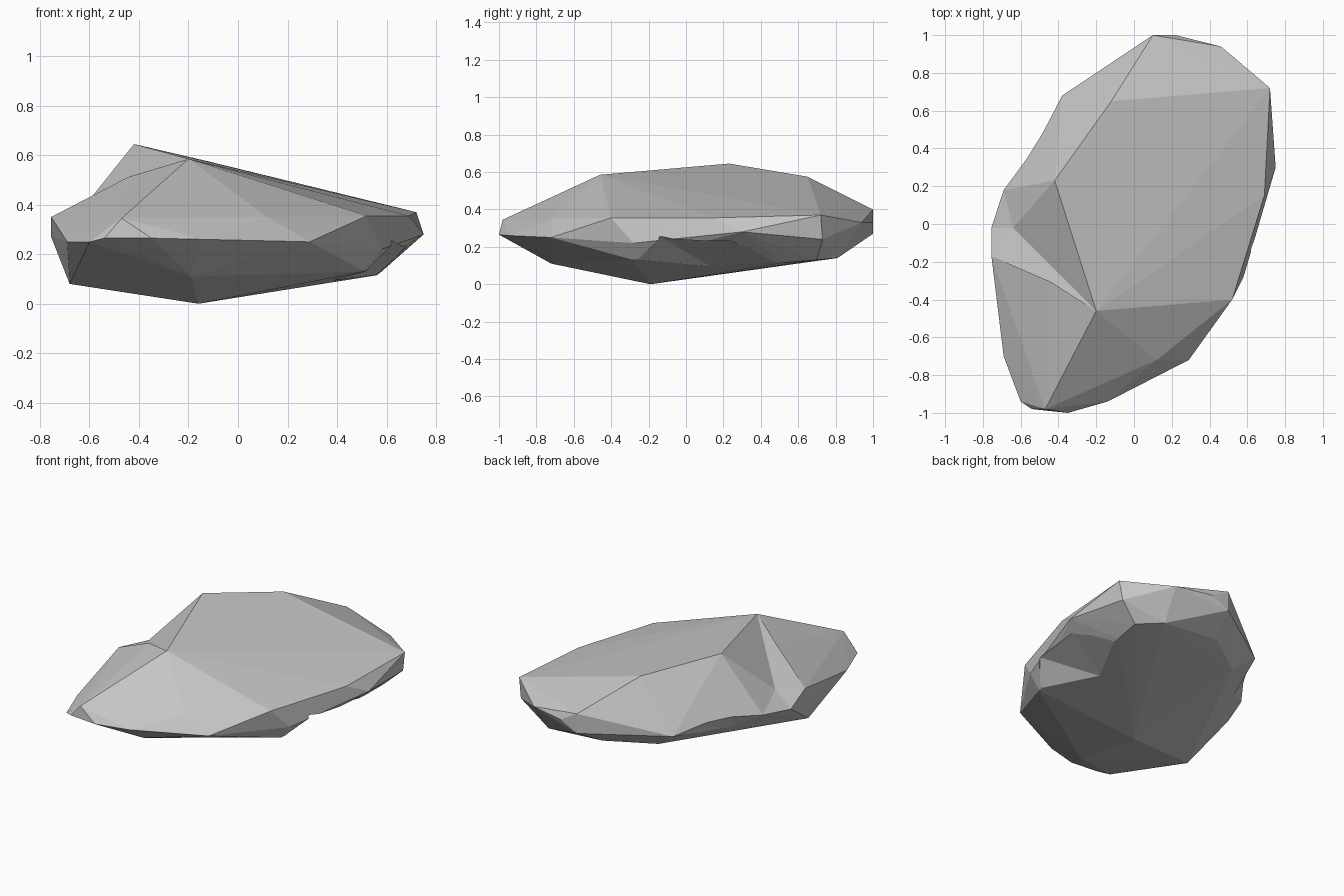
import bpy
import bmesh

default_cube = bpy.data.objects.get("Cube")
if default_cube:
    bpy.data.objects.remove(default_cube, do_unlink=True)


def make_material(name, value):
    material = bpy.data.materials.new(name)
    material.use_nodes = True
    colour = (value, value, value, 1)
    material.diffuse_color = colour
    shader = material.node_tree.nodes["Principled BSDF"]
    shader.inputs["Base Color"].default_value = colour
    shader.inputs["Roughness"].default_value = 0.9
    return material


def faceted_hull(name, points, material):
    """Wrap the points in flat facets."""
    bm = bmesh.new()
    for point in points:
        bm.verts.new(point)
    bmesh.ops.convex_hull(bm, input=bm.verts)
    loose = [vert for vert in bm.verts if not vert.link_faces]
    bmesh.ops.delete(bm, geom=loose, context="VERTS")
    bmesh.ops.recalc_face_normals(bm, faces=bm.faces)
    mesh = bpy.data.meshes.new(name)
    bm.to_mesh(mesh)
    bm.free()
    mesh.materials.append(material)
    mesh.shade_flat()
    obj = bpy.data.objects.new(name, mesh)
    bpy.context.collection.objects.link(obj)
    return obj


def carve(target, cutter):
    """Leave a chipped hollow where the cutter meets the target."""
    cutter.hide_render = True
    modifier = target.modifiers.new("chip", "BOOLEAN")
    modifier.operation = "DIFFERENCE"
    modifier.solver = "EXACT"
    modifier.object = cutter
    bpy.context.view_layer.objects.active = target
    bpy.ops.object.modifier_apply(modifier=modifier.name)
    bpy.data.objects.remove(cutter, do_unlink=True)


stone = make_material("stone grey", 0.56)

# Ridge along the top of the rock
ridge_back, ridge_front = (-.42, .23, .645), (-.2, -.46, .585)
ridge = [ridge_back, ridge_front, (-.12, .65, .575)]

# Corners of the ledge on the right flank
ledge_front, ledge_back = (-.755, -.17, .35), (-.755, -.02, .27)
ledge_root = (-.64, -.02, .37)
flank_corner, back_corner = (-.69, .18, .29), (-.38, .68, .255)
flank = [ledge_front, ledge_back, flank_corner, back_corner]

# Shoulder where the upper slopes break
shoulder = [
    (.72, .72, .37), (.1, 1, .4), (.22, 1, .33), (.46, .94, .33),
    (.69, .15, .355), (.52, -.4, .355), (.24, -.68, .3), (.12, -.72, .35),
    (-.47, -.98, .345),
]

# Widest edge round the middle
rim = [
    (.75, .3, .28), (.58, -.28, .22), (.39, -.55, .275), (.29, -.72, .25),
    (-.14, -.94, .26), (-.35, -1, .265), (-.54, -.98, .265),
    (-.6, -.94, .25), (-.69, -.7, .25), (.1, 1, .27), (.7, .73, .24),
]

# Shallow underside
underside = [
    (-.16, -.19, 0), (.51, -.28, .13), (.56, .52, .115), (.58, .7, .13),
    (.44, .81, .14), (.04, .82, .17), (-.24, .63, .15), (-.68, -.31, .08),
    (-.19, -.72, .11), (-.05, -.64, .13),
]

rock = faceted_hull("rock", ridge + flank + shoulder + rim + underside, stone)

# Chipped hollow low on the left flank
carve(rock, faceted_hull("left_hollow", [
    (.38, .14, .09), (.62, -.14, .255), (.51, -.27, .12),
    (.68, .24, .235), (.565, .525, .11), (.8, 0, .1), (.5, .1, 0),
], stone))

# Sunken slopes in front of and behind the line from ridge to ledge
above_ledge = (-.67, -.03, .58)
slope_edge = [ridge_back, ledge_root, ledge_front, above_ledge]
carve(rock, faceted_hull("front_slope", slope_edge + [ridge_front], stone))
carve(rock, faceted_hull("back_slope",
                         slope_edge + [ledge_back, flank_corner], stone))

# Shallow chip at the back of the right flank
carve(rock, faceted_hull("back_chip", [
    back_corner, flank_corner, (-.47, .47, .27), (-.57, .3, .27),
    (-.52, .3, .2), (-.6, .52, .5), (-.55, .35, 0),
], stone))

rock.data.shade_flat()
